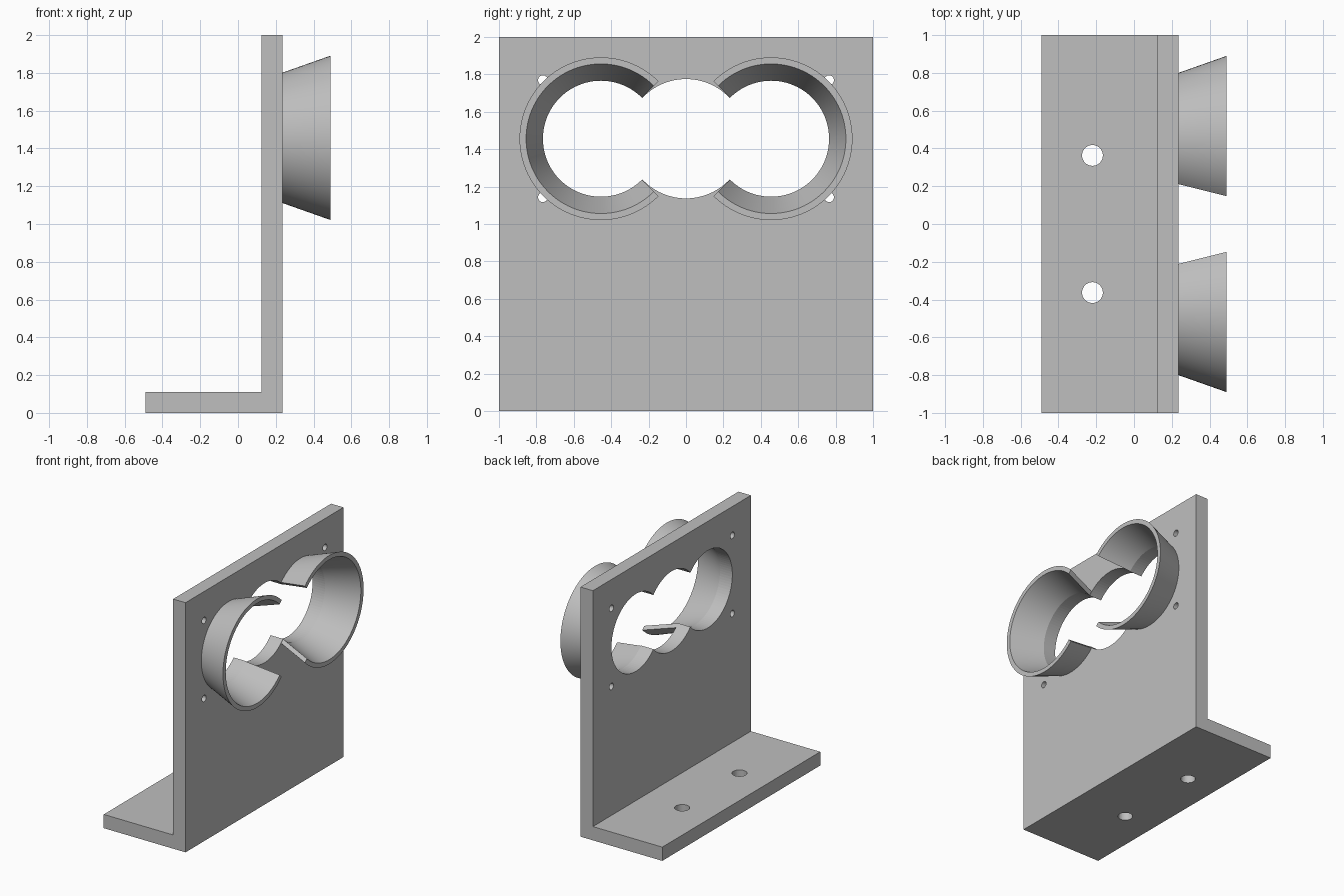
import bpy, bmesh, math
from mathutils import Matrix, Vector

cube = bpy.data.objects.get("Cube")
if cube:
    bpy.data.objects.remove(cube, do_unlink=True)

grey = bpy.data.materials.new("plain_grey")
grey.use_nodes = True
grey.diffuse_color = (0.52, 0.52, 0.52, 1)
grey.node_tree.nodes["Principled BSDF"].inputs["Base Color"].default_value = (0.52, 0.52, 0.52, 1)

EYE_Y, EYE_Z = 0.455, 1.456
BACK, FACE, RIM = 0.125, 0.235, 0.49


def make_object(name, bm):
    bmesh.ops.recalc_face_normals(bm, faces=bm.faces)
    mesh = bpy.data.meshes.new(name)
    bm.to_mesh(mesh)
    bm.free()
    mesh.materials.append(grey)
    obj = bpy.data.objects.new(name, mesh)
    bpy.context.collection.objects.link(obj)
    return obj


def smooth(obj):
    bpy.ops.object.select_all(action='DESELECT')
    obj.select_set(True)
    bpy.context.view_layer.objects.active = obj
    bpy.ops.object.shade_smooth_by_angle(angle=math.radians(30))


def cut_hole(target, name, centre, radius, axis, segments):
    """Drill a round hole along the given axis."""
    bm = bmesh.new()
    turn = Matrix.Rotation(math.pi / 2, 4, 'Y') if axis == 'X' else Matrix()
    bmesh.ops.create_cone(bm, cap_ends=True, segments=segments, radius1=radius,
                          radius2=radius, depth=0.4,
                          matrix=Matrix.Translation(centre) @ turn)
    cutter = make_object(name, bm)
    cutter.hide_render = True
    cutter.hide_set(True)
    mod = target.modifiers.new(name, 'BOOLEAN')
    mod.operation = 'DIFFERENCE'
    mod.solver = 'EXACT'
    mod.object = cutter


# L-shaped bracket, extruded along y
bm = bmesh.new()
profile = [(-0.49, 0), (FACE, 0), (FACE, 2), (BACK, 2), (BACK, 0.11), (-0.49, 0.11)]
face = bm.faces.new([bm.verts.new((x, -1, z)) for x, z in profile])
new = bmesh.ops.extrude_face_region(bm, geom=[face])["geom"]
bmesh.ops.translate(bm, vec=(0, 2, 0), verts=[v for v in new if isinstance(v, bmesh.types.BMVert)])
bracket = make_object("bracket", bm)

# Sensor openings, screw holes and mounting holes
plate_x = (BACK + FACE) / 2
cut_hole(bracket, "centre_opening_cutter", (plate_x, 0, EYE_Z), 0.319, 'X', 96)
for side, s in (("right", -1), ("left", 1)):
    cut_hole(bracket, side + "_opening_cutter", (plate_x, s * EYE_Y, EYE_Z), 0.31, 'X', 96)
    cut_hole(bracket, side + "_mount_cutter", (-0.22, s * 0.363, 0.055), 0.055, 'Z', 48)
    for level, t in (("lower", -1), ("upper", 1)):
        cut_hole(bracket, f"{side}_{level}_screw_cutter",
                 (plate_x, s * 0.765, EYE_Z + t * 0.313), 0.026, 'X', 24)
smooth(bracket)


# Flared collars: a slanted wall swept through three quarters of a turn
def flared_collar(name, s):
    bm = bmesh.new()
    section = [(FACE, 0.31), (RIM, 0.40), (RIM, 0.435), (FACE, 0.345)]
    steps = 72
    rings = []
    for i in range(steps + 1):
        a = math.radians(-135 + 270 * i / steps)
        rings.append([bm.verts.new((x, s * (EYE_Y + r * math.cos(a)), EYE_Z + r * math.sin(a)))
                      for x, r in section])
    for a, b in zip(rings, rings[1:]):
        for k in range(4):
            j = (k + 1) % 4
            bm.faces.new((a[k], a[j], b[j], b[k]))
    bm.faces.new(rings[0])
    bm.faces.new(rings[-1])
    smooth(make_object(name, bm))


flared_collar("right_flared_collar", -1)
flared_collar("left_flared_collar", 1)
